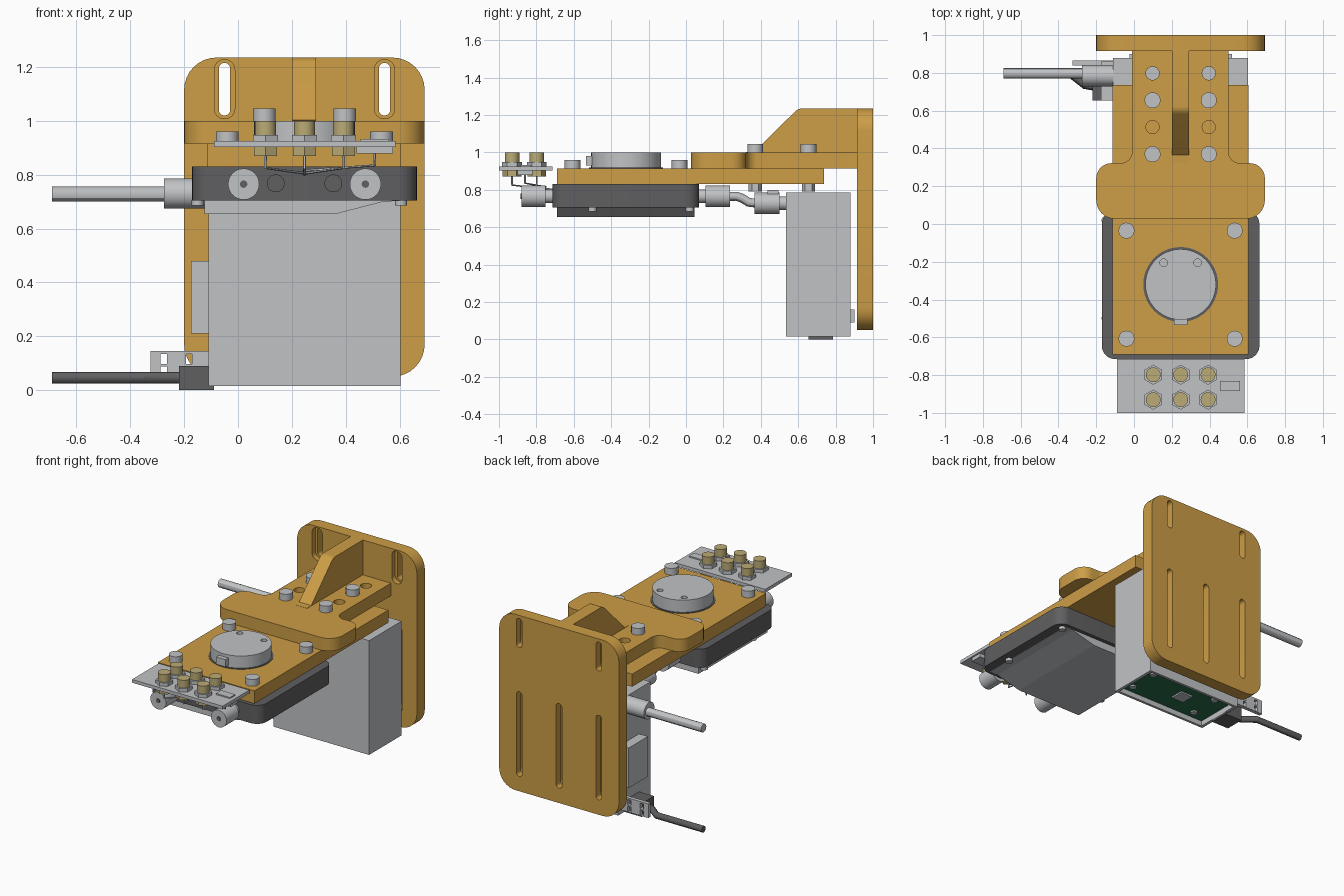
import bpy, bmesh, math
from mathutils import Vector

cube = bpy.data.objects.get("Cube")
if cube:
    bpy.data.objects.remove(cube, do_unlink=True)


def material(name, rgb):
    m = bpy.data.materials.new(name)
    m.use_nodes = True
    m.diffuse_color = (*rgb, 1)
    bsdf = next(n for n in m.node_tree.nodes if n.type == 'BSDF_PRINCIPLED')
    bsdf.inputs["Base Color"].default_value = (*rgb, 1)
    return m


GOLD = material("gold_anodised", (0.61, 0.34, 0.062))
GREY = material("light_grey", (0.53, 0.545, 0.56))
BLACK = material("charcoal", (0.115, 0.115, 0.12))
BRASS = material("brass", (0.5, 0.41, 0.18))
GREEN = material("board_green", (0.02, 0.16, 0.07))


def smooth(ob, degrees=30):
    bpy.ops.object.select_all(action='DESELECT')
    ob.select_set(True)
    bpy.context.view_layer.objects.active = ob
    bpy.ops.object.shade_smooth_by_angle(angle=math.radians(degrees))
    return ob


def prism(name, pts, lo, hi, mat, axis='z'):
    """Extrude a 2D outline along an axis."""
    place = {'x': lambda a, b, h: (h, a, b), 'y': lambda a, b, h: (a, h, b),
             'z': lambda a, b, h: (a, b, h)}[axis]
    bm = bmesh.new()
    face = bm.faces.new([bm.verts.new(place(a, b, lo)) for a, b in pts])
    ext = bmesh.ops.extrude_face_region(bm, geom=[face])
    verts = [v for v in ext["geom"] if isinstance(v, bmesh.types.BMVert)]
    bmesh.ops.translate(bm, verts=verts, vec=place(0, 0, hi - lo))
    bmesh.ops.recalc_face_normals(bm, faces=bm.faces)
    me = bpy.data.meshes.new(name)
    bm.to_mesh(me)
    bm.free()
    me.materials.append(mat)
    ob = bpy.data.objects.new(name, me)
    bpy.context.collection.objects.link(ob)
    return smooth(ob)


def rounded(corners, n=8):
    """Outline whose (a, b, radius) corners are filleted."""
    out = []
    for i, (a, b, r) in enumerate(corners):
        p = Vector((a, b))
        if not r:
            out.append(p)
            continue
        u = (Vector(corners[i - 1][:2]) - p).normalized()
        w = (Vector(corners[(i + 1) % len(corners)][:2]) - p).normalized()
        half = u.angle(w) / 2
        centre = p + (u + w).normalized() * r / math.sin(half)
        start, end = p + u * r / math.tan(half), p + w * r / math.tan(half)
        sweep = (start - centre).angle_signed(end - centre)
        base = math.atan2(*(start - centre).yx)
        for k in range(n + 1):
            t = base - sweep * k / n
            out.append(centre + r * Vector((math.cos(t), math.sin(t))))
    return out


def rect(a0, a1, b0, b1, r=0):
    return rounded([(a0, b0, r), (a1, b0, r), (a1, b1, r), (a0, b1, r)])


def box(name, x, y, z, mat, r=0):
    return prism(name, rect(*x, *y, r), *z, mat)


def disc(name, a, b, r, lo, hi, mat, axis='z', n=32):
    turn = math.pi / 2
    pts = [(a + r * math.cos(turn + math.tau * k / n),
            b + r * math.sin(turn + math.tau * k / n)) for k in range(n)]
    return prism(name, pts, lo, hi, mat, axis)


def tube(name, pts, r, mat):
    cu = bpy.data.curves.new(name, 'CURVE')
    cu.dimensions, cu.bevel_depth, cu.use_fill_caps = '3D', r, True
    cu.bevel_resolution = 4
    sp = cu.splines.new('POLY')
    sp.points.add(len(pts) - 1)
    for p, co in zip(sp.points, pts):
        p.co = (*co, 1)
    cu.materials.append(mat)
    ob = bpy.data.objects.new(name, cu)
    bpy.context.collection.objects.link(ob)
    bpy.ops.object.select_all(action='DESELECT')
    ob.select_set(True)
    bpy.context.view_layer.objects.active = ob
    bpy.ops.object.convert(target='MESH')
    return smooth(ob)


def cut(ob, cutters):
    for c in cutters:
        c.hide_render = True
        mod = ob.modifiers.new("cut", 'BOOLEAN')
        mod.operation, mod.solver, mod.object = 'DIFFERENCE', 'EXACT', c
        bpy.context.view_layer.objects.active = ob
        bpy.ops.object.modifier_apply(modifier=mod.name)
        bpy.data.objects.remove(c, do_unlink=True)
    smooth(ob)


MID = 0.247

# Back plate with counterbored slots
plate = prism("back_plate", rect(-0.2, 0.693, 0.05, 1.235, 0.12), 0.915, 1, GOLD, 'y')
slots = [(MID + s * 0.297, 1.02, 1.215) for s in (-1, 1)]
slots += [(MID + s * 0.297, 0.15, 0.72) for s in (-1, 0, 1)]
for x, lo, hi in slots:
    cut(plate, [prism("recess", rect(x - 0.038, x + 0.038, lo - 0.012, hi + 0.012, 0.037), 0.9, 0.95, GOLD, 'y'),
                prism("slot", rect(x - 0.021, x + 0.021, lo, hi, 0.0205), 0.9, 1.1, GOLD, 'y')])

# Horizontal bracket, rib and carrier plate
bracket = prism("bracket", rounded([
    (-0.2, 0.027, 0.1), (0.693, 0.027, 0.1), (0.693, 0.322, 0.08), (0.5, 0.322, 0.06),
    (0.5, 0.92, 0), (-0.01, 0.92, 0), (-0.01, 0.322, 0.06), (-0.2, 0.322, 0.08)]), 0.915, 1, GOLD)
columns = (0.098, 0.396)
cut(bracket, [disc("hole", x, y, 0.035, 0.8, 1.1, GOLD) for x in columns for y in (0.513, 0.798)])
prism("rib", rounded([(0.92, 0.99, 0), (0.92, 1.235, 0), (0.6, 1.235, 0.06), (0.365, 1.003, 0),
                      (0.322, 1.001, 0), (0.322, 0.99, 0)]), 0.2, 0.29, GOLD, 'x')
box("carrier_plate", (-0.115, 0.605), (-0.69, 0.737), (0.83, 0.915), GOLD)

# Bolts
for x in columns:
    for y in (0.37, 0.655):
        disc("bracket_bolt", x, y, 0.042, 1, 1.045, GREY)
        disc("bracket_nut", x, y, 0.036, 0.79, 0.83, GREY, n=6)
for x in (-0.04, 0.533):
    for y in (-0.035, -0.607):
        disc("carrier_bolt", x, y, 0.042, 0.915, 0.96, GREY)

# Round drive on the carrier
disc("drive_ring", MID, -0.32, 0.198, 0.9, 0.918, BLACK, n=48)
drive = disc("drive_disc", MID, -0.32, 0.187, 0.91, 1, GREY, n=48)
cut(drive, [disc("pin_hole", MID + s * 0.09, -0.205, 0.02, 0.96, 1.1, GREY, n=16) for s in (-1, 1)])
box("drive_tab", (0.212, 0.282), (-0.535, -0.48), (0.93, 0.98), GREY)

# Dark housing with a tapered grey cover beneath
box("housing", (-0.17, 0.664), (-0.715, 0.07), (0.705, 0.83), BLACK, 0.07)
smooth(prism("bottom_cover", [(-0.125, 0.706), (-0.125, 0.655), (0.365, 0.655), (0.54, 0.7),
                              (0.6, 0.703), (0.6, 0.706)], -0.69, 0.045, GREY, 'y'), 8)
for x in (-0.15, 0.605):
    for y in (-0.5, 0.02):
        disc("housing_screw", x, y, 0.022, 0.685, 0.706, GREY, n=16)
for s in (-1, 1):
    disc("housing_port", MID + s * 0.107, 0.768, 0.033, -0.722, -0.71, BLACK, 'y')

# Front pipe fittings
for x in (MID - 0.226, MID + 0.226):
    disc("front_neck", x, 0.765, 0.036, -0.76, -0.7, GREY, 'y')
    disc("front_fitting", x, 0.765, 0.058, -0.88, -0.75, GREY, 'y')
    disc("front_bore", x, 0.765, 0.014, -0.884, -0.87, BLACK, 'y', 12)

# Single rear pipe between housing and case
x = MID - 0.226
disc("rear_neck", x, 0.765, 0.036, 0.06, 0.11, GREY, 'y')
disc("rear_fitting", x, 0.765, 0.058, 0.105, 0.235, GREY, 'y')
tube("rear_pipe", [(x, 0.23, 0.765), (x, 0.27, 0.765), (x, 0.3, 0.755), (x, 0.335, 0.733),
                   (x, 0.38, 0.728)], 0.024, GREY)
disc("case_fitting", x, 0.728, 0.057, 0.365, 0.5, GREY, 'y')
disc("case_neck", x, 0.728, 0.036, 0.49, 0.55, GREY, 'y')
box("fitting_clip", (x - 0.03, x + 0.03), (0.435, 0.495), (0.775, 0.8), GREY)

# Electronics case, open below, with a recessed board
case = box("case", (-0.11, 0.603), (0.535, 0.88), (0.015, 0.785), GREY)
cut(case, [box("pocket", (-0.09, 0.583), (0.552, 0.863), (-0.1, 0.065), GREY)])
box("case_bump", (-0.175, -0.1), (0.655, 0.86), (0.21, 0.48), GREY)
box("circuit_board", (-0.09, 0.583), (0.552, 0.863), (0.05, 0.066), GREEN)
box("chip", (0.16, 0.25), (0.67, 0.76), (0.04, 0.052), GREY)
for x in (0.02, 0.52):
    for y in (0.61, 0.81):
        disc("board_screw", x, y, 0.022, 0.04, 0.052, GREY, n=16)
for x in (-0.01, 0.505):
    box("case_stud", (x - 0.015, x + 0.015), (0.87, 0.9), (0.09, 0.16), GREY)

# Cables leaving the side of the case
disc("upper_collar", 0.785, 0.73, 0.056, -0.275, -0.1, GREY, 'x')
tube("upper_cable", [(-0.69, 0.797, 0.728), (-0.26, 0.797, 0.728)], 0.028, GREY)
box("lower_plug", (-0.22, -0.09), (0.655, 0.787), (0, 0.09), BLACK)
tube("lower_cable", [(-0.69, 0.797, 0.046), (-0.34, 0.797, 0.046), (-0.26, 0.735, 0.046),
                     (-0.2, 0.725, 0.046)], 0.021, BLACK)
tab = prism("connector_tab", rect(-0.325, -0.1, 0.05, 0.145), 0.84, 0.865, GREY, 'y')
cut(tab, [prism("window", rect(x - 0.012, x + 0.012, z - 0.018, z + 0.018), 0.8, 0.9, GREY, 'y')
          for x in (-0.275, -0.182) for z in (0.116, 0.07)])

# Front connector board
box("connector_board", (-0.09, 0.585), (-1, -0.715), (0.903, 0.925), GREY)
for x in (0.102, MID, 0.392):
    for y in (-0.798, -0.93):
        disc("connector_nut", x, y, 0.053, 0.925, 0.948, GREY, n=6)
        disc("connector_barrel", x, y, 0.039, 0.945, 1, BRASS)
        disc("connector_base", x, y, 0.05, 0.87, 0.905, BRASS, n=6)
        tube("connector_wire", [(x, y, 0.875), (x, y, 0.825), (MID, -0.75, 0.805), (MID, -0.7, 0.8)], 0.005, GREY)
box("board_socket", (0.455, 0.56), (-0.885, -0.83), (0.92, 0.933), GREY)
box("socket_body", (0.44, 0.575), (-0.9, -0.82), (0.878, 0.904), GREY)
tube("socket_wire", [(0.508, -0.86, 0.88), (0.508, -0.86, 0.835), (MID, -0.75, 0.815)], 0.005, GREY)
